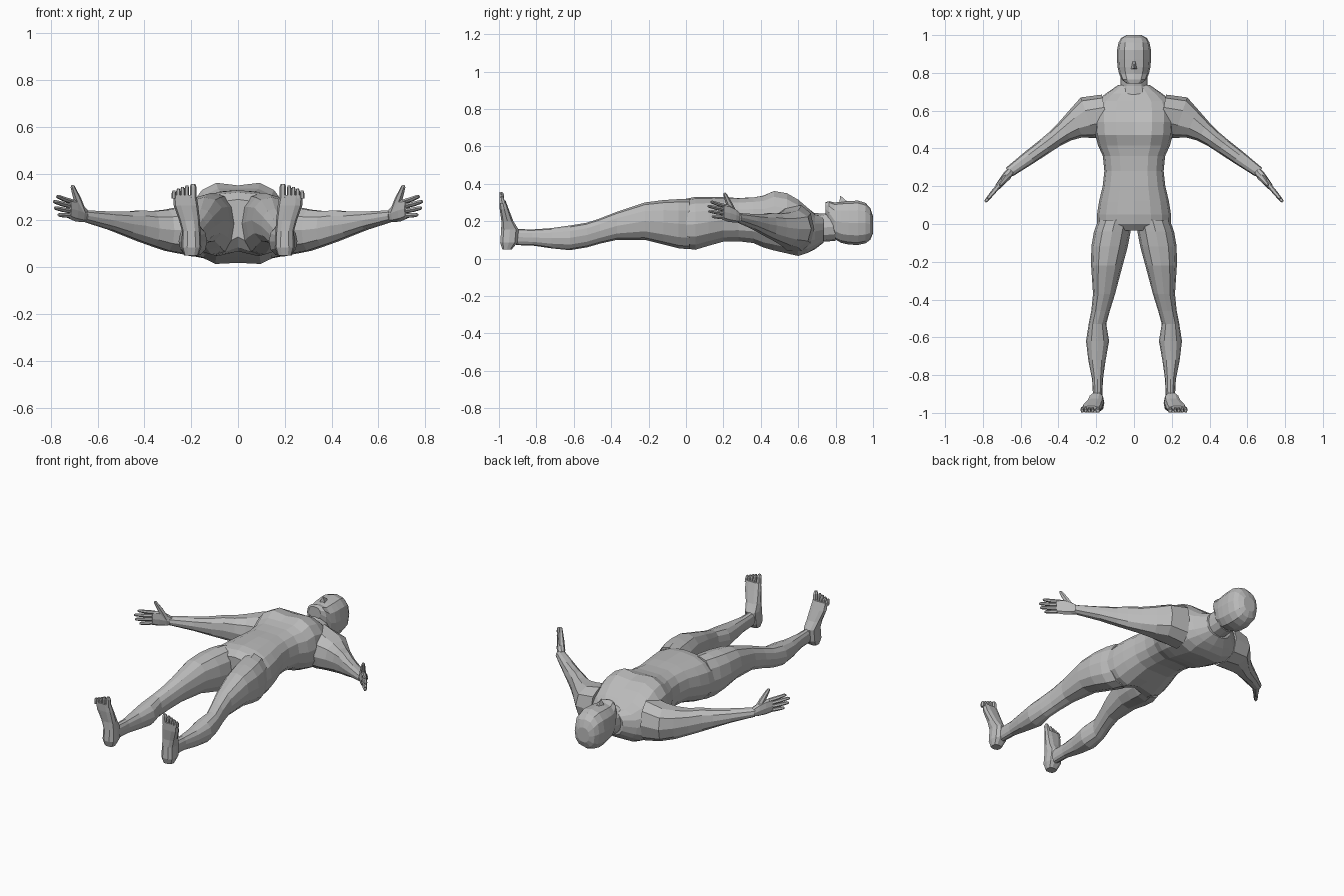
import bpy, bmesh, math
from mathutils import Vector as V

skin = bpy.data.materials.new("plain grey")
skin.diffuse_color = (0.5, 0.5, 0.5, 1)


def loft(name, rings, n=10, power=0.8, mirror=False, groove=None):
    """Skin rings given as (centre, half axis u, half axis v) with flat faces."""
    bm = bmesh.new()
    loops = []
    for k, (c, u, v) in enumerate(rings):
        loop = []
        for i in range(n):
            a = 2 * math.pi * i / n
            ca, sa = math.cos(a), math.sin(a)
            p = (V(c) + V(u) * math.copysign(abs(ca) ** power, ca)
                 + V(v) * math.copysign(abs(sa) ** power, sa))
            if groove and i == n // 4:
                p.z -= groove[k][0]
            if groove and i == 3 * n // 4:
                p.z += groove[k][1]
            loop.append(bm.verts.new(p))
        loops.append(loop)
    for a, b in zip(loops, loops[1:]):
        for i in range(n):
            j = (i + 1) % n
            bm.faces.new((a[i], a[j], b[j], b[i]))
    bm.faces.new(loops[0])
    bm.faces.new(loops[-1])
    return finish(name, bm, mirror)


def finish(name, bm, mirror=False):
    bmesh.ops.recalc_face_normals(bm, faces=bm.faces)
    me = bpy.data.meshes.new(name)
    bm.to_mesh(me)
    bm.free()
    me.materials.append(skin)
    ob = bpy.data.objects.new(name, me)
    bpy.context.collection.objects.link(ob)
    if mirror:
        m = ob.modifiers.new("mirror", 'MIRROR')
        m.use_mirror_merge = False
    return ob


def slice_y(y, x0, x1, z0, z1):
    return ((x0 + x1) / 2, y, (z0 + z1) / 2), ((x1 - x0) / 2, 0, 0), (0, 0, (z1 - z0) / 2)


def slice_z(z, x0, x1, y0, y1):
    return ((x0 + x1) / 2, (y0 + y1) / 2, z), ((x1 - x0) / 2, 0, 0), (0, (y1 - y0) / 2, 0)


# Torso: y, half width, back z, front z, front groove, back groove
torso = [(-.035, .10, .10, .29, 0, .03), (.0, .197, .045, .32, 0, .04), (.05, .196, .038, .33, 0, .03),
         (.12, .185, .06, .33, 0, .01), (.2, .166, .083, .332, .004, .008),
         (.28, .157, .085, .33, .006, .01), (.36, .165, .075, .335, .008, .012),
         (.415, .19, .05, .345, .008, .012), (.47, .205, .033, .372, .022, .012),
         (.54, .21, .017, .36, .02, .012), (.6, .21, .004, .325, .01, .015),
         (.65, .20, .022, .28, .01, .01), (.69, .15, .05, .24, 0, 0), (.735, .085, .085, .225, 0, 0)]
loft("torso", [slice_y(y, -w, w, a, b) for y, w, a, b, _, _ in torso], 16, .82,
     groove=[t[4:] for t in torso])

# Neck
loft("neck", [slice_y(y, -w, w, a, b) for y, w, a, b in
              [(.685, .085, .075, .245), (.73, .073, .09, .24), (.80, .07, .095, .25)]], 12, .9)

# Head
loft("head", [slice_y(y, -w, w, a, b) for y, w, a, b in
              [(.745, .04, .235, .302), (.765, .066, .185, .307), (.795, .079, .105, .30),
               (.83, .087, .084, .305), (.87, .09, .075, .308), (.92, .09, .073, .31),
               (.96, .082, .082, .298), (.985, .068, .10, .27), (1.0, .04, .135, .225)]], 12, .82)

# Nose wedge
bm = bmesh.new()
for p in [(-.02, .818, .29), (.02, .818, .29), (0, .825, .337), (-.008, .868, .30), (.008, .868, .30)]:
    bm.verts.new(p)
bmesh.ops.convex_hull(bm, input=bm.verts)
finish("nose", bm)

# Legs
loft("leg", [slice_y(*r) for r in
             [(.02, .008, .19, .05, .318), (-.04, .018, .212, .055, .318), (-.12, .033, .226, .075, .313),
              (-.22, .06, .227, .10, .30), (-.37, .10, .217, .10, .25), (-.46, .128, .226, .08, .215),
              (-.53, .147, .24, .06, .192), (-.62, .132, .254, .045, .177), (-.72, .15, .242, .055, .163),
              (-.82, .164, .222, .07, .156), (-.91, .168, .217, .072, .158)]], 12, .88, True)

# Feet: soles upright, toes pointing up
loft("foot", [slice_z(*r) for r in
              [(.05, .17, .23, -.983, -.93), (.085, .157, .242, -.995, -.9), (.155, .16, .24, -.99, -.893),
               (.2, .163, .252, -.988, -.922), (.265, .17, .275, -.997, -.947),
               (.31, .178, .277, -.999, -.964)]], 10, .75, True)

# Toes
for i in range(5):
    w = .014 if i == 0 else .0095
    x = .192 if i == 0 else .2 + .0185 * i
    top = .357 - .007 * i
    loft("toe", [slice_z(.295, x - w, x + w, -.998, -.968), (slice_z(top - .012, x - w, x + w, -1, -.973)),
                 slice_z(top, x - w * .6, x + w * .6, -.997, -.98)], 6, .85, True)

# Arms: centre x, y, half axis x, y, low z, high z
loft("arm", [((x, y, (a + b) / 2), (ux, uy, 0), (0, 0, (b - a) / 2)) for x, y, ux, uy, a, b in
             [(.15, .58, .02, .105, .035, .29), (.245, .562, .037, .108, .055, .262),
              (.305, .533, .033, .074, .067, .25), (.365, .492, .03, .05, .088, .243),
              (.42, .45, .03, .036, .108, .246), (.47, .413, .026, .034, .128, .24),
              (.55, .355, .024, .03, .16, .24), (.66, .275, .019, .022, .195, .245)]], 10, .88, True)

# Hands: s runs from wrist to finger tips, z is the hand's width direction
WRIST, D, N = V((.65, .283, 0)), V((.64, -.77, 0)), V((.77, .64, 0))


def hand_ring(s, z, thick, half):
    return WRIST + D * s + V((0, 0, z)), N * thick, V((0, 0, half))


loft("palm", [hand_ring(*r) for r in
              [(0, .22, .021, .026), (.035, .232, .023, .039), (.075, .243, .02, .046),
               (.115, .25, .015, .042)]], 8, .8, True)

# Fingers: base z, tip z, tip s
for z0, z1, s in [(.281, .302, .195), (.261, .28, .216), (.24, .253, .21), (.22, .224, .185)]:
    zm = (z0 + z1) / 2
    loft("finger", [hand_ring(.095, z0, .013, .0105), hand_ring((s + .1) / 2, zm, .012, .0105),
                    hand_ring(s - .01, z1, .0095, .0085), hand_ring(s, z1, .005, .005)], 6, .9, True)

# Thumb
AXIS = (D * .5 + V((0, 0, .87)))
SIDE = (D * .87 - V((0, 0, .5)))
loft("thumb", [(WRIST + D * s + V((0, 0, z)) - N * .004, N * t, SIDE * t) for s, z, t in
               [(.035, .235, .021), (.06, .285, .017), (.083, .325, .012), (.095, .345, .009), (.098, .351, .004)]],
     6, .9, True)
